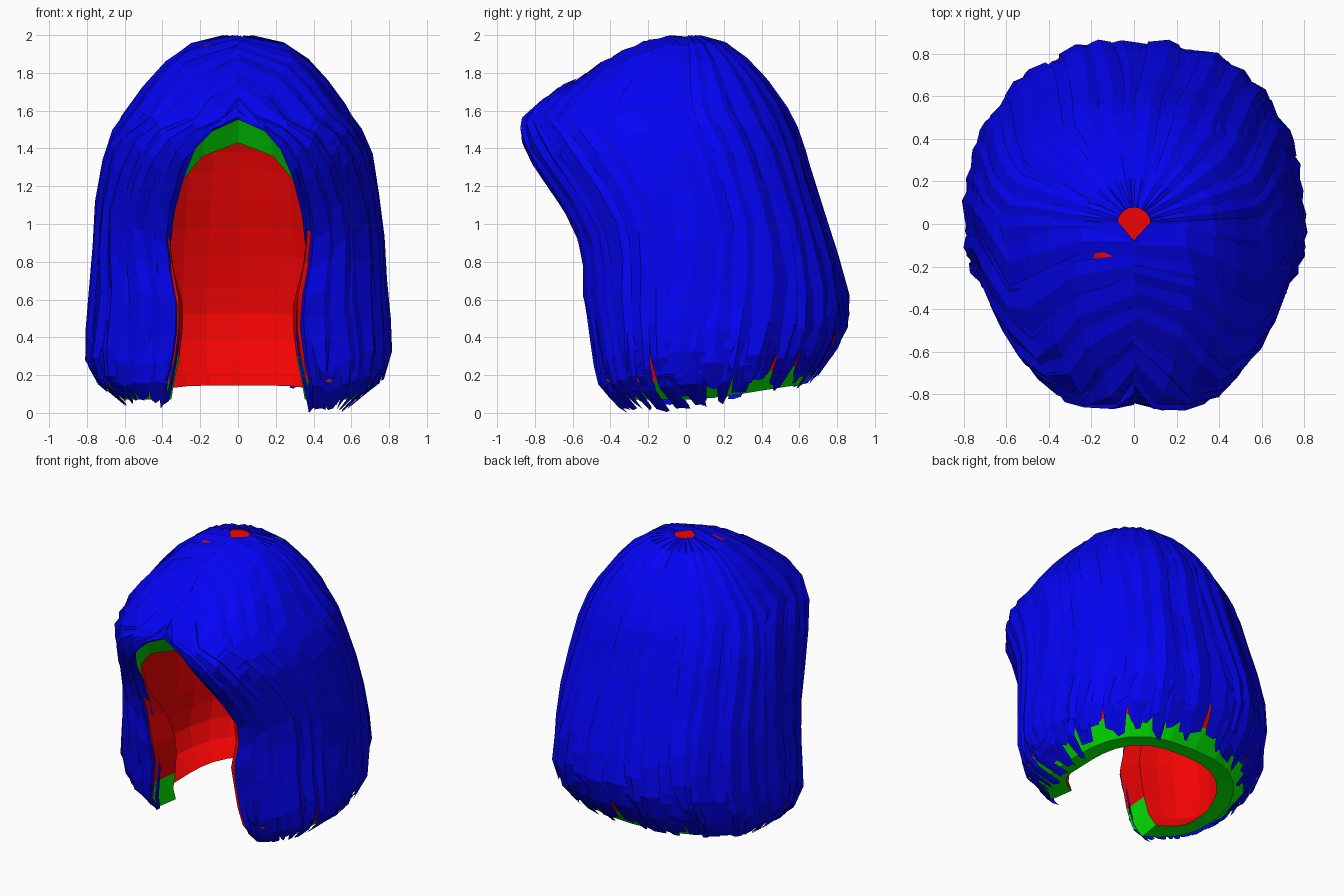
import bpy, bmesh, math, random
from mathutils import Vector

if "Cube" in bpy.data.objects:
    bpy.data.objects.remove(bpy.data.objects["Cube"])

random.seed(5)

# Head-of-hair profile: z, half width, front depth, back depth, half width of face opening
KEYS = [
    (2.00, .08, .08, .08, 0), (1.97, .23, .22, .20, 0), (1.90, .35, .38, .31, 0),
    (1.80, .45, .54, .41, 0), (1.70, .53, .71, .49, 0), (1.57, .62, .86, .57, 0),
    (1.50, .66, .90, .60, .18), (1.38, .71, .90, .64, .28), (1.20, .745, .79, .69, .34),
    (1.00, .765, .66, .76, .39), (0.80, .78, .59, .83, .37), (0.60, .79, .58, .88, .33),
    (0.45, .81, .54, .87, .33), (0.30, .82, .53, .79, .35), (0.17, .77, .52, .68, .38),
    (0.07, .64, .46, .53, .40)]


def ramp(x, a, b):
    x = min(1, max(0, (x - a) / (b - a)))
    return x * x * (3 - 2 * x)


def key(t):
    i = max(0, min(len(KEYS) - 2, int(t)))
    f = t - i
    return [a + (b - a) * f for a, b in zip(KEYS[i], KEYS[i + 1])]


# Section squareness: round at the upper back, squarer at the front right
def power(t, side, front):
    if front:
        return .87 - (.08 * ramp(t, 3, 6) if side > 0 else 0)
    return 1.0 - (.15 if side > 0 else .10) * ramp(t, 6, 10)


def edge_angle(t, side, grow=1.0):
    z, a, yf, yb, w = key(t)
    return math.asin(min(1, max(0, w) * grow / a) ** (1 / power(t, side, True)))


def surf(t, ang, scale, side, dz=0.0):
    z, a, yf, yb, w = key(t)
    s, c = math.sin(ang), math.cos(ang)
    p = power(t, side, c > 0)
    x = a * math.copysign(abs(s) ** p, s) * side
    y = -yf * c ** p if c > 0 else yb * abs(c) ** p
    return Vector((x * scale, y * scale, z + dz))


def material(name, col):
    m = bpy.data.materials.new(name)
    m.diffuse_color = (*col, 1)
    m.use_nodes = True
    m.node_tree.nodes["Principled BSDF"].inputs["Base Color"].default_value = m.diffuse_color
    return m


BLUE = material("hair_blue", (.001, .001, .9))
RED = material("cap_red", (.9, .001, .001))
GREEN = material("trim_green", (.001, .9, .001))


def finish(bm, name, mats):
    me = bpy.data.meshes.new(name)
    bm.to_mesh(me)
    bm.free()
    for m in mats:
        me.materials.append(m)
    ob = bpy.data.objects.new(name, me)
    bpy.context.collection.objects.link(ob)
    return ob


# Thick inner cap: red inside and outside, green trim at the brow and the hem
def build_cap():
    bm = bmesh.new()
    cols, rows = 12, 15

    def point(i, j, side, inner):
        u = i / cols
        t = j * (15 - .75 * ramp(u, .35, .9)) / rows
        low = ramp(t, 8, 11)
        e = edge_angle(t, side, 1.22 - .1 * low if inner else 1.0)
        ang = e + (math.pi - e) * u
        if inner:
            p = surf(t, ang, .84 - .05 * low, side, -.14 * ramp(key(t)[0], .3, 1.4))
            if p.y < 0:
                p.y *= 1 - .3 * low
            return p
        return surf(t, ang, .95, side, -.025 * (1 - ramp(t, 2, 5)))

    def quad(pts, mat):
        f = bm.faces.new([bm.verts.new(p) for p in pts])
        f.material_index = mat

    for side in (1, -1):
        for inner in (False, True):
            for i in range(cols):
                top = [point(k, 0, side, inner) for k in (i, i + 1)]
                quad([top[0], top[1], Vector((0, 0, top[0].z))], 0)
                for j in range(rows):
                    quad([point(i, j, side, inner), point(i + 1, j, side, inner),
                          point(i + 1, j + 1, side, inner), point(i, j + 1, side, inner)],
                         1 if j == rows - 1 and not inner else 0)
        for i in range(cols):
            quad([point(i, rows, side, False), point(i + 1, rows, side, False),
                  point(i + 1, rows, side, True), point(i, rows, side, True)], 1)
        for j in range(5, rows):
            quad([point(0, j, side, False), point(0, j + 1, side, False),
                  point(0, j + 1, side, True), point(0, j, side, True)],
                 0 if 8 <= j < 13 else 1)
    bmesh.ops.remove_doubles(bm, verts=bm.verts[:], dist=1e-4)
    bmesh.ops.recalc_face_normals(bm, faces=bm.faces[:])
    finish(bm, "inner_cap", [RED, GREEN])


# A point on one flow line: front hair starts on the parting, the rest at the crown
def flow(u, s, t_end, scale, side):
    wrap = u < 0
    u = max(0, u)
    t0 = 5 * max(0, 1 - u / .45)
    t = t0 + s * (t_end - t0)
    grow = 1.0
    if wrap:
        scale *= 1 - .10 * ramp(t, 7, 9)
        grow = .93 + .15 * ramp(t, 7, 9)
    e = edge_angle(t, side, grow)
    q = .6 * max(0, 1 - u / .5)
    bend = min(1, s / .5) ** q
    p = surf(t, e + (math.pi - e) * u * bend, scale, side)
    p.z = max(0, p.z - (1 - min(1, scale)) * .4)
    return p


# One wavy tapering lock: three columns wide, raised along the middle
def add_lock(bm, u, half, t_end, scale, side, segs=12):
    grid = []
    drift = random.uniform(-.015, .015)
    phase = 5 * u + side
    taper = random.uniform(.3, .8)
    ridge = random.uniform(-.4, .4)
    for k in range(segs + 1):
        s = k / segs
        wid = half * (1 - taper * ramp(s, .75, 1))
        sway = .012 * ramp(s, .1, .6) * ramp(u, 0, .15) * math.sin(7 * s + phase) + drift * s
        wob = random.uniform(-.006, .006)
        row = []
        for c, lift in ((-1, -.010), (ridge, .008), (1, -.012)):
            uu = min(1.04, u + c * wid + sway)
            dt = t_end - abs(c) * random.uniform(0, .45) * (s > .95)
            row.append(bm.verts.new(flow(uu, s, dt, scale + lift + wob, side)))
        grid.append(row)
    for r0, r1 in zip(grid, grid[1:]):
        for c in range(2):
            f = bm.faces.new((r0[c], r0[c + 1], r1[c + 1], r1[c]))
            f.normal_update()
            mid = f.calc_center_median()
            if f.normal.dot(mid - Vector((0, 0, min(mid.z, 1.2)))) < 0:
                f.normal_flip()


def build_layer(name, count, half, scale, shorten):
    bm = bmesh.new()
    for side in (1, -1):
        for i in range(count):
            u = (i + random.uniform(.3, .7)) / count
            t_end = 15.2 - 1.1 * ramp(u, .35, .8) + random.uniform(-.4, .4)
            t_end -= random.uniform(0, shorten)
            add_lock(bm, u, half * random.uniform(.9, 1.2), min(15.6, t_end),
                     scale + random.uniform(-.006, .006), side)
    finish(bm, name, [BLUE])


build_cap()
build_layer("under_locks", 16, .043, .968, 0)
build_layer("middle_locks", 15, .041, .980, .4)
build_layer("top_locks", 12, .034, .995, 1.2)

# Locks that roll round the face opening
bm = bmesh.new()
for side in (1, -1):
    add_lock(bm, .012, .035, 15.4, .972, side)
    add_lock(bm, .02, .03, 15.0, .985, side)
finish(bm, "face_framing_locks", [BLUE])
